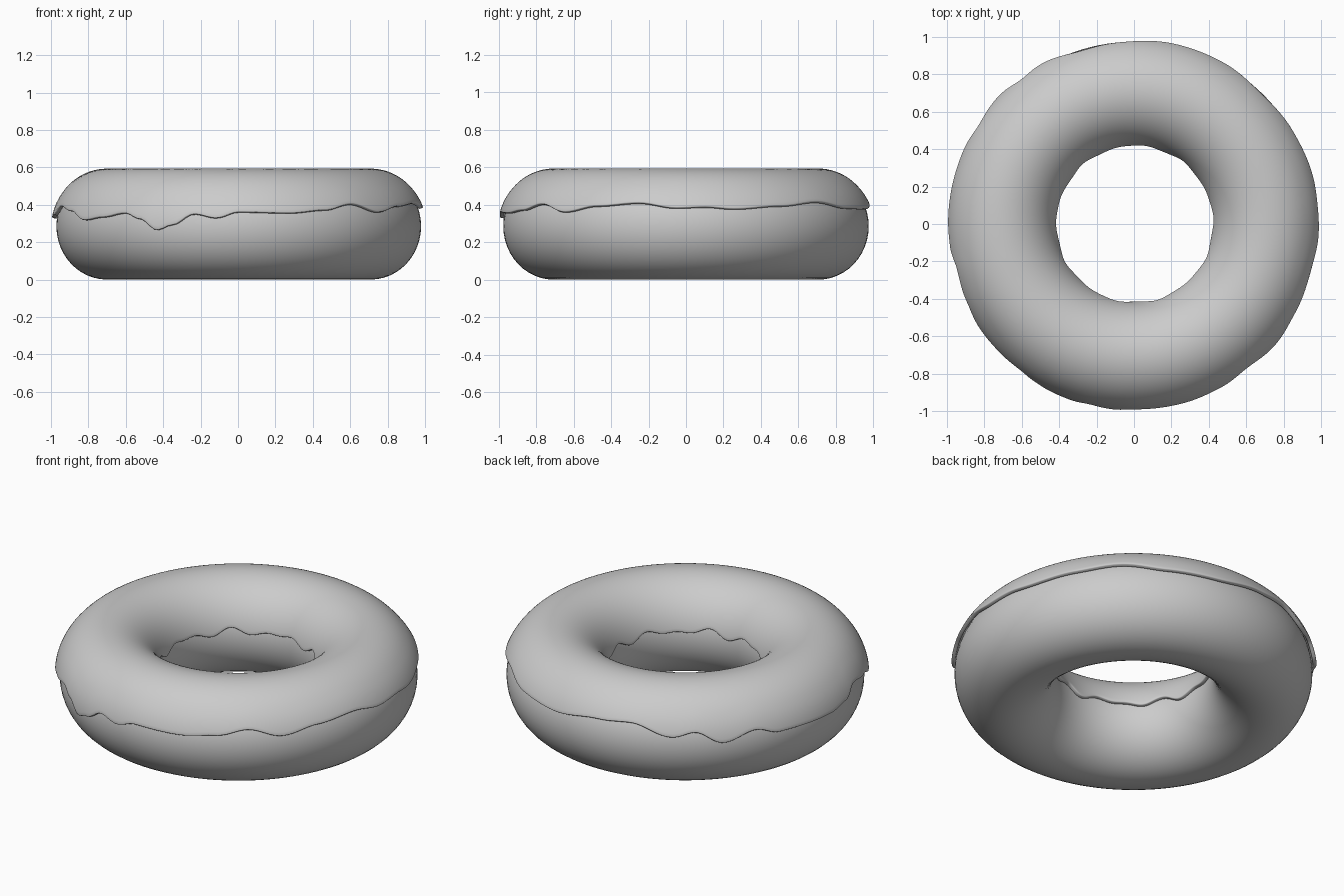
import bpy, bmesh
from math import sin, cos, asin, pi, radians, degrees, tau

if "Cube" in bpy.data.objects:
    bpy.data.objects.remove(bpy.data.objects["Cube"])

R, RH, RV = 0.705, 0.27, 0.285      # ring radius, tube half-width, tube half-height
CX = 0.004


def tube_point(theta, phi, grow=0.0):
    rho = R + (RH + grow) * cos(phi)
    return (CX + rho * cos(theta), rho * sin(theta), RV + (RV + grow) * sin(phi))


def finish(name, bm):
    me = bpy.data.meshes.new(name)
    bm.to_mesh(me)
    bm.free()
    ob = bpy.data.objects.new(name, me)
    bpy.context.collection.objects.link(ob)
    bpy.context.view_layer.objects.active = ob
    ob.select_set(True)
    bpy.ops.object.shade_smooth_by_angle(angle=radians(40))
    ob.select_set(False)
    return ob


# Dough ring
N, M = 128, 48
bm = bmesh.new()
g = [[bm.verts.new(tube_point(tau * i / N, tau * j / M)) for j in range(M)] for i in range(N)]
for i in range(N):
    for j in range(M):
        a, b = g[i], g[(i + 1) % N]
        k = (j + 1) % M
        bm.faces.new((a[j], b[j], b[k], a[k]))
finish("dough", bm)

# Height of the icing's outer rim by angle (degrees, z)
rim = [(6, .38), (15, .37), (31, .385), (46, .405), (61, .375), (78, .37), (96, .40),
       (107, .41), (121, .355), (128, .38), (137, .32), (148, .365), (156, .33),
       (178, .325), (187, .34), (194, .385), (205, .36), (214, .315), (223, .33),
       (232, .35), (238, .32), (244, .265), (249, .29), (256, .345), (263, .325),
       (270, .355), (286, .35), (298, .365), (308, .395), (319, .355), (331, .385),
       (345, .40), (357, .375)]


def rim_z(theta):
    d = degrees(theta) % 360
    pts = [(rim[-1][0] - 360, rim[-1][1])] + rim + [(rim[0][0] + 360, rim[0][1])]
    for (a, za), (b, zb) in zip(pts, pts[1:]):
        if a <= d <= b:
            t = (1 - cos(pi * (d - a) / (b - a))) / 2
            return za + (zb - za) * t


def inner_z(theta):
    return .34 + .012 * sin(9 * theta) + .01 * sin(14 * theta + 1)


# Icing cap draped over the top, with a slightly flared wavy rim
N, M = 240, 40
bm = bmesh.new()
g = []
for i in range(N):
    th = tau * i / N
    p0 = asin((rim_z(th) - RV) / RV)
    p1 = pi - asin((inner_z(th) - RV) / RV)
    row = []
    for j in range(M + 1):
        t = j / M
        flare = .004 * max(0, 1 - 6 * t)
        row.append(bm.verts.new(tube_point(th, p0 + (p1 - p0) * t, .001 + flare)))
    g.append(row)
for i in range(N):
    a, b = g[i], g[(i + 1) % N]
    for j in range(M):
        bm.faces.new((a[j], b[j], b[j + 1], a[j + 1]))
icing = finish("icing", bm)
mod = icing.modifiers.new("thickness", 'SOLIDIFY')
mod.thickness = 0.022
mod.offset = 1
bev = icing.modifiers.new("soft_rim", 'BEVEL')
bev.width = 0.005
bev.segments = 2
bev.limit_method = 'ANGLE'
bev.angle_limit = radians(50)
